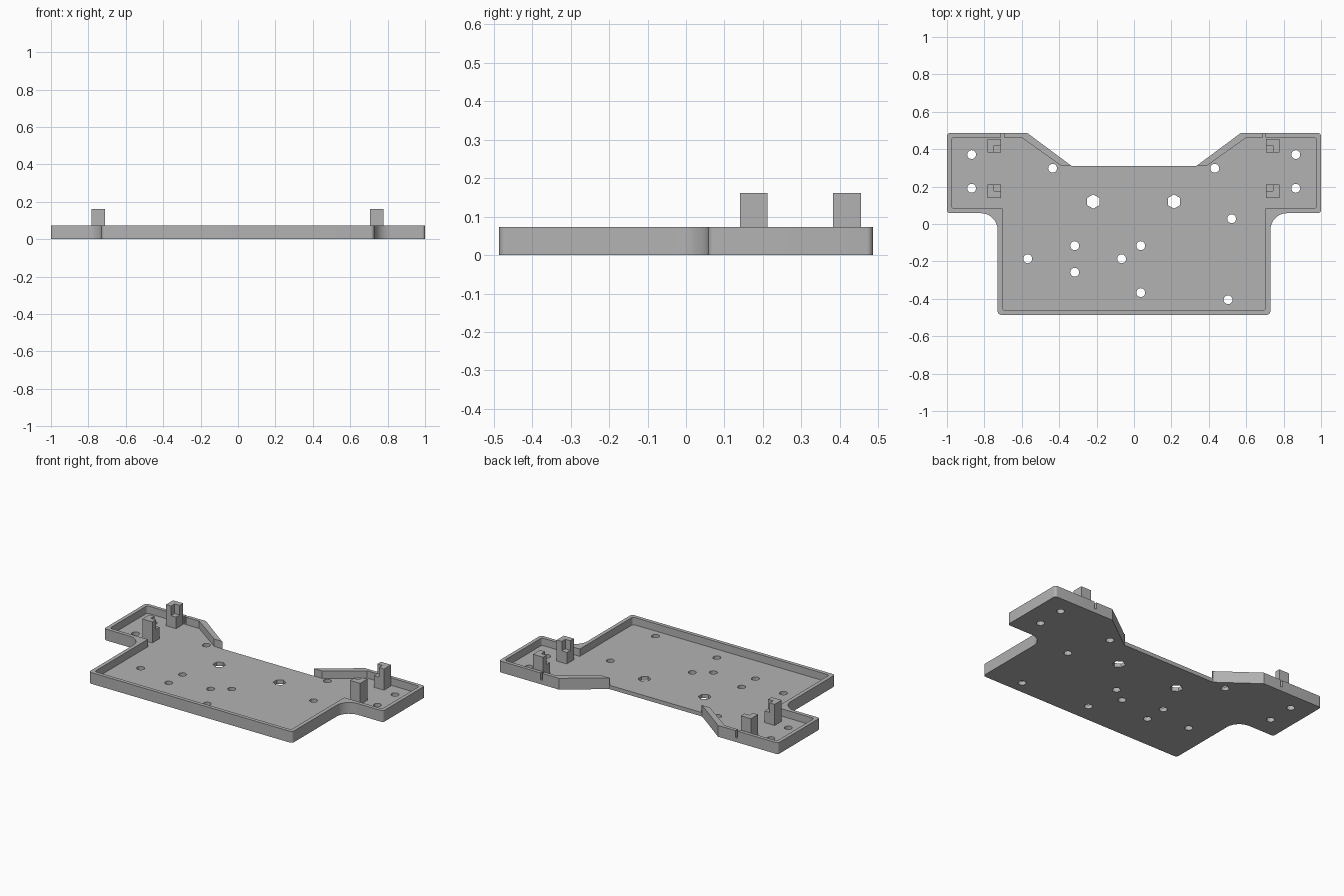
import bpy, bmesh, math
from mathutils import Vector

FLOOR, RIM, TOP = 0.025, 0.073, 0.162

cube = bpy.data.objects.get("Cube")
if cube:
    bpy.data.objects.remove(cube, do_unlink=True)

grey = bpy.data.materials.new("grey plastic")
grey.use_nodes = True
colour = (0.45, 0.45, 0.45, 1)
grey.diffuse_color = colour
grey.node_tree.nodes["Principled BSDF"].inputs["Base Color"].default_value = colour


def rounded(corners, steps=7):
    """Outline from (x, y, radius) corners, each replaced by a tangent arc."""
    path = []
    for i, (x, y, r) in enumerate(corners):
        p = Vector((x, y))
        if r == 0:
            path.append(p)
            continue
        a = (Vector(corners[i - 1][:2]) - p).normalized()
        b = (Vector(corners[(i + 1) % len(corners)][:2]) - p).normalized()
        half = a.angle(b) / 2
        centre = p + (a + b).normalized() * r / math.sin(half)
        start = p + a * r / math.tan(half) - centre
        end = p + b * r / math.tan(half) - centre
        sweep = start.angle_signed(end)
        for k in range(steps + 1):
            t = -sweep * k / steps
            c, s = math.cos(t), math.sin(t)
            path.append(centre + Vector((start.x * c - start.y * s,
                                         start.x * s + start.y * c)))
    return path


def prism(bm, outline, z0, z1):
    base = bm.faces.new([bm.verts.new((p[0], p[1], z0)) for p in outline])
    side = bmesh.ops.extrude_face_region(bm, geom=[base], use_keep_orig=True)
    top = [v for v in side["geom"] if isinstance(v, bmesh.types.BMVert)]
    bmesh.ops.translate(bm, verts=top, vec=(0, 0, z1 - z0))


def ngon(x, y, r, n):
    turn = [math.pi / 2 + 2 * math.pi * k / n for k in range(n)]
    return [(x + r * math.cos(t), y + r * math.sin(t)) for t in turn]


def rect(x0, x1, y0, y1):
    return [(x0, y0), (x1, y0), (x1, y1), (x0, y1)]


def make(name, bm):
    bmesh.ops.recalc_face_normals(bm, faces=bm.faces)
    mesh = bpy.data.meshes.new(name)
    bm.to_mesh(mesh)
    bm.free()
    mesh.materials.append(grey)
    obj = bpy.data.objects.new(name, mesh)
    bpy.context.collection.objects.link(obj)
    return obj


def mirrored(half):
    return half + [(-x, y, r) for x, y, r in reversed(half)]


def cut(target, cutter):
    cutter.hide_render = True
    mod = target.modifiers.new("cut", "BOOLEAN")
    mod.operation, mod.solver, mod.object = "DIFFERENCE", "EXACT", cutter
    bpy.context.view_layer.objects.active = target
    bpy.ops.object.modifier_apply(modifier=mod.name)
    bpy.data.objects.remove(cutter, do_unlink=True)


# Tray body: T-shaped outline with filleted inside corners
bm = bmesh.new()
prism(bm, rounded(mirrored([
    (0.333, 0.31, 0), (0.57, 0.486, 0), (1, 0.486, 0.016), (1, 0.058, 0.016),
    (0.729, 0.058, 0.09), (0.729, -0.486, 0.02)])), 0, RIM)
tray = make("tray", bm)

# Recess inside the rim, open along the middle of the back edge
bm = bmesh.new()
prism(bm, rounded(mirrored([
    (0.32, 0.34, 0), (0.328, 0.3095, 0), (0.387, 0.3095, 0), (0.602, 0.463, 0),
    (0.976, 0.463, 0.016), (0.976, 0.082, 0.016), (0.704, 0.082, 0),
    (0.704, -0.462, 0.016)])), FLOOR, 0.2)
cut(tray, make("recess_cutter", bm))

# Screw holes, hexagonal holes and the two slots in the back rim
holes = [(-0.868, 0.371), (-0.868, 0.191), (0.865, 0.371), (0.865, 0.191),
         (-0.435, 0.298), (0.432, 0.298), (0.522, 0.028), (-0.317, -0.116),
         (-0.568, -0.186), (-0.066, -0.186), (0.036, -0.116),
         (-0.317, -0.258), (0.036, -0.367), (0.503, -0.405)]
bm = bmesh.new()
for x, y in holes:
    # the two holes beside the slopes only pierce the floor
    prism(bm, ngon(x, y, 0.024, 12), -0.1, 0.05 if y == 0.298 else 0.2)
for x in (-0.218, 0.214):
    prism(bm, ngon(x, 0.12, 0.038, 6), -0.1, 0.2)
for x in (-0.703, 0.697):
    prism(bm, rect(x - 0.007, x + 0.007, 0.45, 0.52), 0.028, 0.2)
cut(tray, make("hole_cutter", bm))

# Corner posts: L-shaped, with a lower shelf in the inward quarter
for side, cx in (("right", -0.748), ("left", 0.742)):
    for place, cy, fy in (("front", 0.176, 1), ("back", 0.419, -1)):
        fx = 1 if cx < 0 else -1
        h = 0.036
        bm = bmesh.new()
        prism(bm, [(cx + fx * h * u, cy + fy * h * v) for u, v in
                   ((-1, -1), (1, -1), (1, 0), (0, 0), (0, 1), (-1, 1))],
              FLOOR, TOP)
        prism(bm, [(cx + fx * h * u, cy + fy * h * v) for u, v in
                   ((0, 0), (1, 0), (1, 1), (0, 1))], FLOOR, 0.1)
        make(f"{place}_{side}_post", bm)

# Smooth the rounded corners, keep hard edges sharp
bpy.ops.object.select_all(action="DESELECT")
tray.select_set(True)
bpy.context.view_layer.objects.active = tray
bpy.ops.object.shade_smooth_by_angle(angle=math.radians(25))
